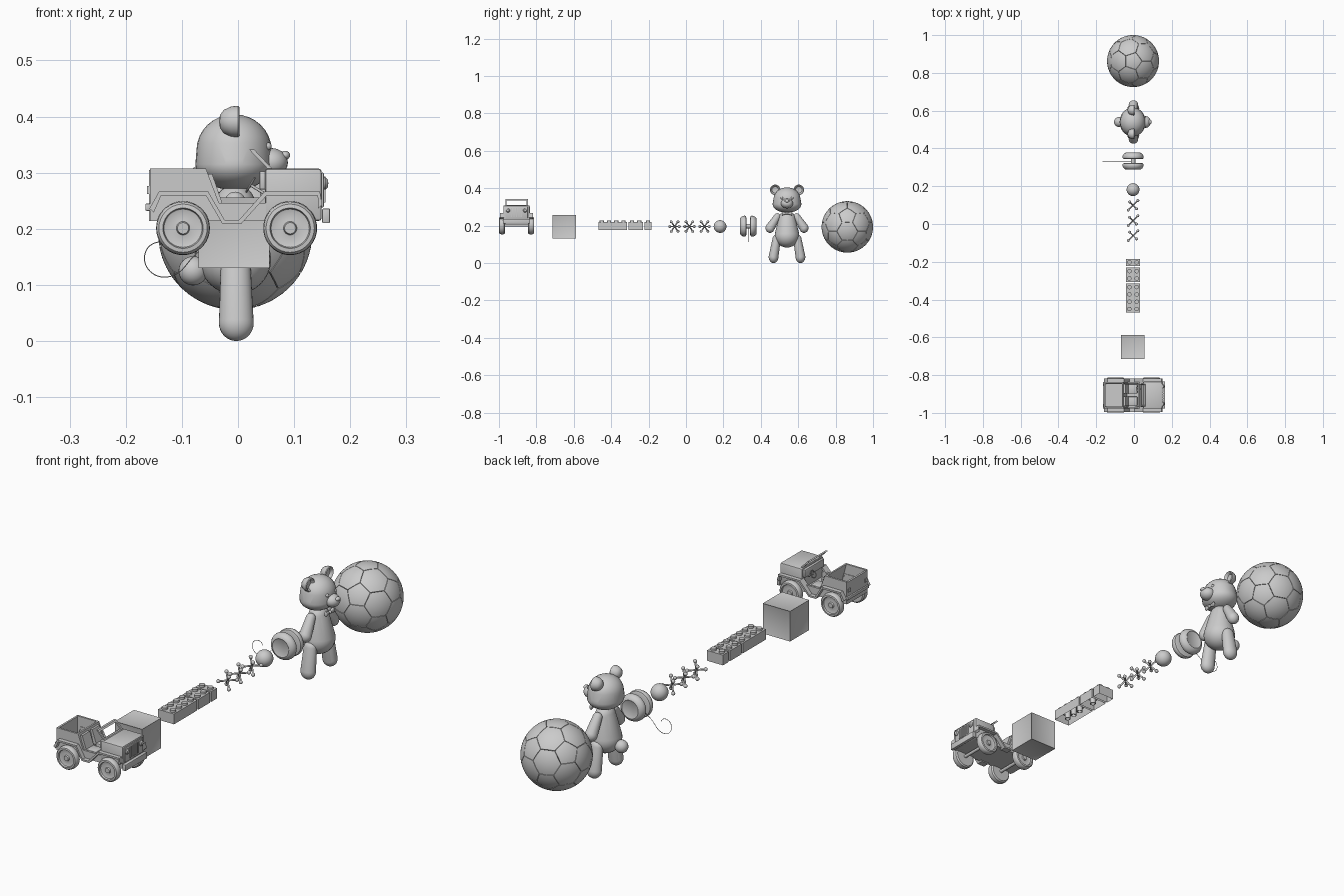
import bpy, bmesh
from math import radians, pi, sin, cos
from mathutils import Vector, Matrix

if "Cube" in bpy.data.objects:
    bpy.data.objects.remove(bpy.data.objects["Cube"])

CX = -0.005  # centre line of the row of toys


def finish(name, bm, mat=None, angle=35):
    if mat is not None:
        bm.transform(mat)
    bmesh.ops.recalc_face_normals(bm, faces=bm.faces[:])
    me = bpy.data.meshes.new(name)
    bm.to_mesh(me)
    bm.free()
    me.shade_smooth()
    me.set_sharp_from_angle(angle=radians(angle))
    ob = bpy.data.objects.new(name, me)
    bpy.context.collection.objects.link(ob)
    return ob


def aim(loc, direction):
    return Matrix.Translation(loc) @ Vector(direction).to_track_quat('Z', 'Y').to_matrix().to_4x4()


def lathe(name, profile, loc, direction=(0, 0, 1), segs=32):
    bm = bmesh.new()
    vs = [bm.verts.new((r, 0, h)) for r, h in profile]
    es = [bm.edges.new(p) for p in zip(vs, vs[1:])]
    bmesh.ops.spin(bm, geom=vs + es, cent=(0, 0, 0), axis=(0, 0, 1), angle=2 * pi, steps=segs)
    bmesh.ops.remove_doubles(bm, verts=bm.verts[:], dist=1e-5)
    return finish(name, bm, aim(loc, direction))


def rod(name, a, b, r, segs=12):
    a, b = Vector(a), Vector(b)
    d = (b - a).length
    return lathe(name, [(0, 0), (r, 0), (r, d), (0, d)], a, b - a, segs)


def ball(name, loc, r, segs=24):
    r = r if isinstance(r, tuple) else (r, r, r)
    bm = bmesh.new()
    bmesh.ops.create_uvsphere(bm, u_segments=segs, v_segments=segs // 2, radius=1)
    return finish(name, bm, Matrix.Translation(loc) @ Matrix.Diagonal((*r, 1)), 80)


def hull_mesh(points):
    bm = bmesh.new()
    for p in points:
        bm.verts.new(p)
    bmesh.ops.convex_hull(bm, input=bm.verts[:])
    bmesh.ops.delete(bm, geom=[v for v in bm.verts if not v.link_faces], context='VERTS')
    return bm


def hull(name, blobs):
    """Soft form stretched round several ellipsoids."""
    pts = []
    for c, r in blobs:
        for i in range(17):
            t = pi * i / 16
            for j in range(28 if 0 < i < 16 else 1):
                u = 2 * pi * j / 28
                pts.append((c[0] + r[0] * sin(t) * cos(u), c[1] + r[1] * sin(t) * sin(u), c[2] + r[2] * cos(t)))
    return finish(name, hull_mesh(pts), None, 70)


def box(name, lo, hi, bevel=0):
    lo, hi = Vector(lo), Vector(hi)
    bm = bmesh.new()
    bmesh.ops.create_cube(bm, size=1)
    bm.transform(Matrix.Translation((lo + hi) / 2) @ Matrix.Diagonal((*(hi - lo), 1)))
    if bevel:
        bmesh.ops.bevel(bm, geom=bm.edges[:], offset=bevel, segments=2, profile=0.5, affect='EDGES')
    return finish(name, bm)


def prism(name, xz, y0, y1):
    bm = bmesh.new()
    f = bm.faces.new([bm.verts.new((x, y0, z)) for x, z in xz])
    ext = bmesh.ops.extrude_face_region(bm, geom=[f])['geom']
    bmesh.ops.translate(bm, vec=(0, y1 - y0, 0), verts=[v for v in ext if isinstance(v, bmesh.types.BMVert)])
    return finish(name, bm)


# Paneled ball: truncated icosahedron, inset, rounded, seams sunk
ico = bmesh.new()
bmesh.ops.create_icosphere(ico, subdivisions=1, radius=1)
pts = []
for e in ico.edges:
    a, b = e.verts[0].co, e.verts[1].co
    pts += [(2 * a + b) / 3, (a + 2 * b) / 3]
bm = hull_mesh(pts)
ico.free()
bmesh.ops.dissolve_limit(bm, angle_limit=radians(2), verts=bm.verts[:], edges=bm.edges[:])
planes = [(f.normal.copy(), f.normal.dot(f.verts[0].co)) for f in bm.faces]
panels = bm.faces[:]
bmesh.ops.inset_individual(bm, faces=panels, thickness=0.028)
bmesh.ops.poke(bm, faces=panels)
bmesh.ops.subdivide_edges(bm, edges=bm.edges[:], cuts=3, use_grid_fill=True)
for v in bm.verts:
    seam = sum(abs(abs(n.dot(v.co)) - abs(d)) < 1e-4 and n.dot(v.co) * d > 0 for n, d in planes) > 1
    v.co = v.co.normalized() * (0.13 if seam else 0.1375)
finish("paneled_ball", bm, Matrix.Translation((CX, 0.8625, 0.193)), 40)

# Teddy bear, facing +x
BY = 0.54
hull("bear_head", [((-.007, BY, .34), (.067, .072, .064)), ((-.007, BY, .315), (.069, .077, .046))])
hull("bear_torso", [((-.005, BY, .145), (.064, .066, .062)), ((-.005, BY, .235), (.038, .045, .045))])
ball("bear_snout", (.058, BY, .318), (.031, .032, .026))
ball("bear_nose", (.084, BY, .331), (.009, .013, .008), 16)
ball("bear_tail", (-.08, BY, .125), .026)
for s in (-1, 1):
    lathe("bear_ear", [(0, -.034), (.012, -.032), (.021, -.025), (.027, -.012), (.028, 0), (.025, .003),
                       (.021, 0), (.017, -.009), (0, -.013)], (0, BY + s * .063, .391), (1, 0, 0))
    ball("bear_eye", (.053, BY + s * .027, .347), .007, 16)
    hull("bear_arm", [((-.005, BY + s * .052, .247), (.019, .018, .019)),
                      ((-.003, BY + s * .091, .187), (.025, .024, .026))])
    hull("bear_leg", [((-.004, BY + s * .056, .125), (.027, .022, .026)),
                      ((-.003, BY + s * .072, .032), (.031, .026, .032))])
    hull("bow_wing", [((.045, BY + s * .005, .265), (.005, .003, .004)),
                      ((.045, BY + s * .024, .265), (.006, .004, .011))])
ball("bow_knot", (.047, BY, .265), .007, 16)

# Yo-yo with string
YY = 0.333
for s in (-1, 1):
    lathe("yoyo_half", [(0, .01), (.045, .01), (.053, .013), (.056, .019), (.055, .028), (.05, .037),
                        (.043, .043), (.038, .0445), (.034, .042), (0, .042)], (CX, YY, .197), (0, s, 0), 40)
rod("yoyo_axle", (CX, YY - .015, .197), (CX, YY + .015, .197), .012)
cu = bpy.data.curves.new("yoyo_string", 'CURVE')
cu.dimensions = '3D'
cu.bevel_depth = .001
cu.bevel_resolution = 1
sp = cu.splines.new('NURBS')
path = [(-.015, .19), (-.05, .175), (-.085, .15), (-.1, .12), (-.14, .108), (-.172, .135),
        (-.163, .178), (-.125, .18), (-.118, .16)]
sp.points.add(len(path) - 1)
for p, (x, z) in zip(sp.points, path):
    p.co = (x, YY, z, 1)
sp.use_endpoint_u = True
sp.order_u = 4
bpy.context.collection.objects.link(bpy.data.objects.new("yoyo_string", cu))

# Small bouncing ball and three jacks
ball("rubber_ball", (CX, .182, .195), .034, 32)
q = 2 ** .5 / 2
for y in (-.061, .018, .099):
    c = Vector((CX, y, .195))
    for ax in ((q, q, 0), (.5, -.5, q), (.5, -.5, -q)):
        d = Vector(ax) * .036
        rod("jack_arm", c - d, c + d, .0036)
        for s in (-1, 1):
            ball("jack_tip", c + s * d, .0078, 12)

# Stud bricks: hollow shell, studs on top, tubes inside
P = .0385
for cy, n in ((-.392, 4), (-.269, 2), (-.203, 1)):
    bm = bmesh.new()
    bmesh.ops.create_cube(bm, size=1)
    bm.transform(Matrix.Translation((CX, cy, .1985)) @ Matrix.Diagonal((2 * P - .003, n * P - .001, .043, 1)))
    bm.normal_update()
    under = [f for f in bm.faces if f.normal.z < -.5]
    bmesh.ops.inset_region(bm, faces=under, thickness=.005)
    bmesh.ops.translate(bm, vec=(0, 0, .037), verts=under[0].verts[:])
    finish("brick_body", bm)
    for i in range(n):
        y = cy + (i - (n - 1) / 2) * P
        for s in (-1, 1):
            rod("brick_stud", (CX + s * P / 2, y, .219), (CX + s * P / 2, y, .2285), .0115, 20)
        if i:
            lathe("brick_tube", [(.009, 0), (.012, 0), (.012, .036), (.009, .036), (.009, 0)],
                  (CX, y - P / 2, .178), segs=20)

# Toy block with framed sunken panels
bm = bmesh.new()
bmesh.ops.create_cube(bm, size=.126)
bmesh.ops.inset_individual(bm, faces=bm.faces[:], thickness=.01)
bm.normal_update()
inner = [f for f in bm.faces if f.calc_area() > .005]
for f in inner:
    n = f.normal.copy()
    for v in f.verts:
        v.co -= n * .003
finish("toy_block", bm, Matrix.Translation((-.007, -.651, .193)))

# Open-top car, facing +x
Y = -.906
box("car_floor", (-.155, Y - .068, .214), (.14, Y + .068, .224))
for s in (-1, 1):
    o, i = Y + s * .07, Y + s * .062
    prism("car_side", [(-.157, .214), (.05, .214), (.05, .246), (-.034, .246), (-.057, .307), (-.157, .307)], i, o)
    path = [(-.158, .236), (-.141, .266), (-.053, .266), (-.024, .216), (.002, .216), (.047, .266), (.146, .266), (.15, .243)]
    strip = path + [(x + dx, z - .007) for (x, z), dx in zip(path, (.008, .004, -.004, -.004, .004, .004, -.004, -.007))][::-1]
    prism("car_fender", strip, Y + s * .06, Y + s * .088)
    for x in (-.098, .093):
        lathe("car_wheel", [(0, -.015), (.042, -.015), (.047, -.01), (.048, 0), (.047, .01), (.043, .015), (.036, .016),
                            (.034, .009), (.024, .006), (.012, .008), (.01, .014), (0, .014)],
              (x, Y + s * .077, .201), (0, s, 0), 36)
    # seats
    box("seat_cushion", (-.03, Y + s * .033 - .025, .224), (.018, Y + s * .033 + .025, .246), .004)
    prism("seat_back", [(-.045, .24), (-.026, .24), (-.046, .298), (-.055, .298)], Y + s * .033 - .025, Y + s * .033 + .025)
    # windshield posts and headlights
    prism("windshield_post", [(.055, .305), (.063, .305), (.029, .341), (.02, .341)], Y + s * .053, Y + s * .06)
    lathe("headlight", [(0, 0), (.011, 0), (.011, .006), (.007, .01), (0, .011)], (.15, Y + s * .046, .281), (1, 0, 0), 20)
    box("tail_light", (-.162, Y + s * .055 - .007, .262), (-.156, Y + s * .055 + .007, .276))
prism("windshield_top_bar", [(.026, .335), (.034, .335), (.029, .341), (.02, .341)], Y - .06, Y + .06)
prism("windshield_base_bar", [(.05, .31), (.058, .31), (.063, .304), (.055, .304)], Y - .06, Y + .06)
box("car_tailgate", (-.159, Y - .064, .214), (-.151, Y + .064, .305))
prism("cab_partition", [(-.036, .22), (-.042, .22), (-.064, .307), (-.057, .307)], Y - .064, Y + .064)
box("car_hood", (.048, Y - .071, .214), (.149, Y + .071, .307), .005)
box("dashboard", (.038, Y - .064, .27), (.05, Y + .064, .303), .003)
box("grille_panel", (.148, Y - .06, .238), (.153, Y + .06, .3), .002)
for k in range(-3, 4):
    box("grille_bar", (.152, Y + k * .009 - .002, .247), (.156, Y + k * .009 + .002, .293))
box("front_bumper", (.15, Y - .072, .21), (.164, Y + .072, .236), .002)
box("rear_bumper", (-.165, Y - .07, .232), (-.156, Y + .07, .245), .002)
for x in (-.098, .093):
    rod("car_axle", (x, Y - .08, .201), (x, Y + .08, .201), .007)
# steering wheel
wheel_mat = aim((.022, Y + .033, .278), (-1, 0, .6))
ring = [(.014 + .002 * cos(t * pi / 4), .002 * sin(t * pi / 4)) for t in range(9)]
lathe("steering_wheel", ring, wheel_mat.translation, (-1, 0, .6), 24)
rod("steering_column", (.022, Y + .033, .278), (.045, Y + .033, .264), .0025)
